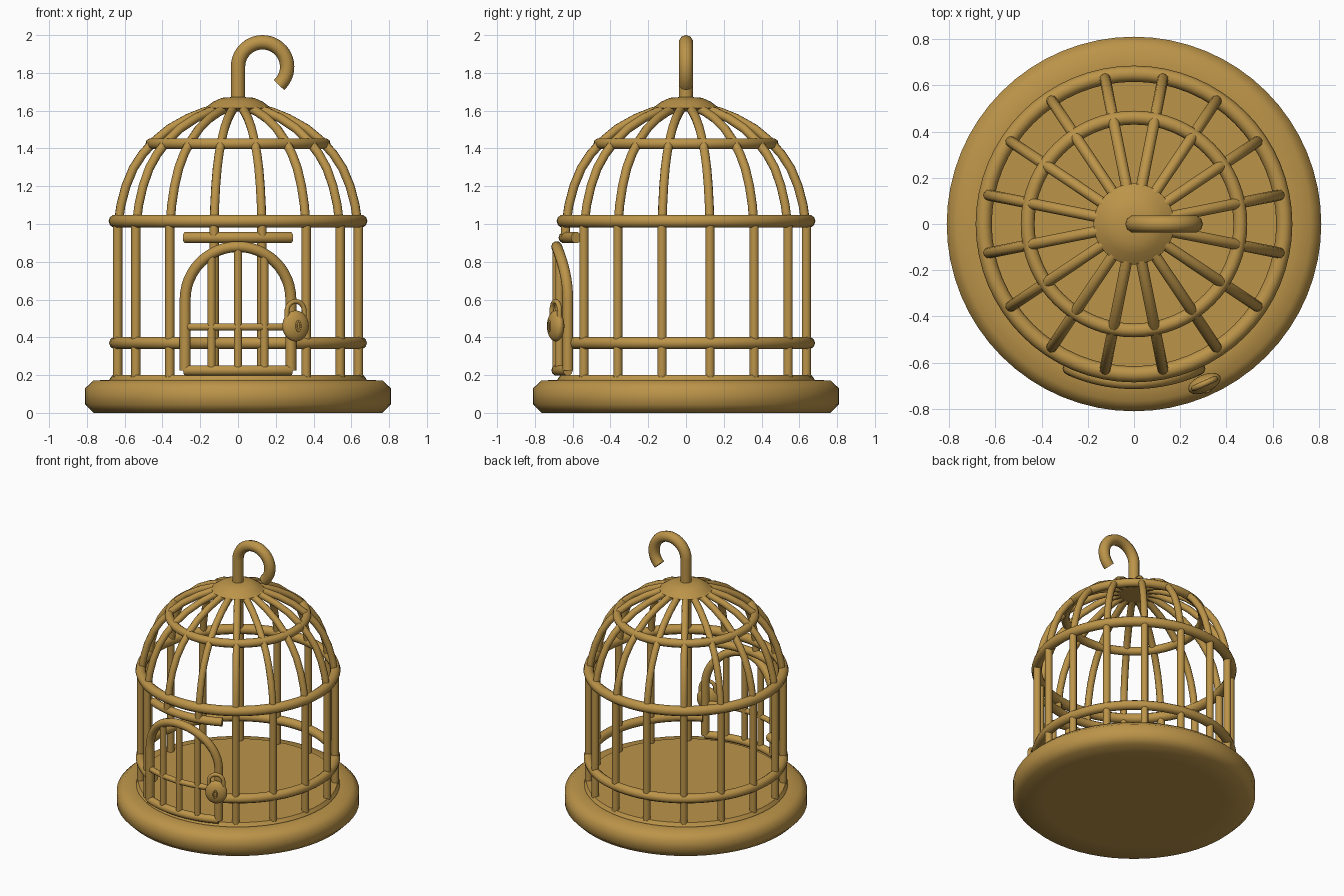
import bpy
from math import sin, cos, pi, radians, sqrt, asin

if "Cube" in bpy.data.objects:
    bpy.data.objects.remove(bpy.data.objects["Cube"], do_unlink=True)

brass = bpy.data.materials.new("antique brass")
brass.use_nodes = True
colour = (0.50, 0.295, 0.066, 1)
brass.diffuse_color = colour
brass.node_tree.nodes["Principled BSDF"].inputs["Base Color"].default_value = colour


def finish(ob, name, angle=60):
    ob.name = name
    ob.data.materials.clear()
    ob.data.materials.append(brass)
    bpy.ops.object.select_all(action='DESELECT')
    ob.select_set(True)
    bpy.context.view_layer.objects.active = ob
    bpy.ops.object.shade_smooth_by_angle(angle=radians(angle))
    return ob


def tubes(name, paths, radius, closed=False):
    """Round rods swept along one or more point paths."""
    curve = bpy.data.curves.new(name, 'CURVE')
    curve.dimensions = '3D'
    curve.bevel_depth = radius
    curve.bevel_resolution = 3
    curve.use_fill_caps = True
    for path in paths:
        spline = curve.splines.new('POLY')
        spline.points.add(len(path) - 1)
        for point, co in zip(spline.points, path):
            point.co = (*co, 1)
        spline.use_cyclic_u = closed
    ob = bpy.data.objects.new(name, curve)
    bpy.context.collection.objects.link(ob)
    bpy.ops.object.select_all(action='DESELECT')
    ob.select_set(True)
    bpy.context.view_layer.objects.active = ob
    bpy.ops.object.convert(target='MESH')
    return finish(bpy.context.object, name)


def lathe(name, profile, steps=64, angle=60):
    """Solid turned about z from (radius, height) pairs, bottom to top."""
    verts, faces = [], []
    for r, z in profile:
        verts += [(r * cos(2 * pi * i / steps), r * sin(2 * pi * i / steps), z)
                  for i in range(steps)]
    for k in range(len(profile) - 1):
        for i in range(steps):
            j = (i + 1) % steps
            a, b = k * steps, (k + 1) * steps
            faces.append((a + i, a + j, b + j, b + i))
    faces.append(tuple(reversed(range(steps))))
    faces.append(tuple(range(len(verts) - steps, len(verts))))
    mesh = bpy.data.meshes.new(name)
    mesh.from_pydata(verts, [], faces)
    ob = bpy.data.objects.new(name, mesh)
    bpy.context.collection.objects.link(ob)
    return finish(ob, name, angle)


def polar(r, a, z):
    return (r * cos(a), r * sin(a), z)


def ring_arc(r, z, start, end, n=48):
    return [polar(r, start + (end - start) * i / n, z) for i in range(n + 1)]


def on_door(x, z, r=0.685):
    """Wrap a flat door point onto the curved front."""
    return (x, -sqrt(r * r - x * x), z)


# Base with a shallow raised floor
lathe("base", [(0.6, 0), (0.765, 0), (0.81, 0.045), (0.81, 0.13), (0.765, 0.172),
               (0.68, 0.174)])
lathe("floor", [(0.68, 0.16), (0.68, 0.178), (0.665, 0.2)], angle=30)

# Upright bars, leaving the doorway open, and short stubs over it
FRONT = -pi / 2
angles = [radians(11.25 + 22.5 * i) for i in range(16)]
is_door = lambda a: abs(cos(a)) < 0.25 and sin(a) < 0
tubes("upright_bars", [[polar(0.65, a, 0.19), polar(0.65, a, 1.01)]
                       for a in angles if not is_door(a)], 0.025)
tubes("doorway_stubs", [[polar(0.65, a, 0.93), polar(0.65, a, 1.01)]
                        for a in angles if is_door(a)], 0.025)

# Domed ribs
rib = [(0.645, 1.01), (0.632, 1.1), (0.605, 1.2), (0.565, 1.295), (0.515, 1.37),
       (0.455, 1.435), (0.37, 1.505), (0.27, 1.56), (0.18, 1.595), (0.1, 1.615)]
tubes("dome_ribs", [[polar(r, a, z) for r, z in rib] for a in angles], 0.024)

# Hoops
for name, r, z, t in (("shoulder_hoop", 0.65, 1.015, 0.035),
                      ("dome_hoop", 0.46, 1.425, 0.03)):
    tubes(name, [ring_arc(r, z, 0, 2 * pi, 64)[:-1]], t, closed=True)
gap = radians(25)
tubes("lower_hoop", [ring_arc(0.65, 0.37, FRONT + gap, FRONT + 2 * pi - gap, 56)], 0.033)

# Lintel above the door
half = asin(0.28 / 0.645)
tubes("door_lintel", [ring_arc(0.645, 0.928, FRONT - half, FRONT + half, 16)], 0.03)

# Cap and hanging hook
lathe("cap", [(0.07, 1.595), (0.14, 1.597), (0.175, 1.615), (0.13, 1.648),
              (0.085, 1.668), (0.03, 1.672)], steps=32)
hook = [(0, 0, 1.62)]
for i in range(29):
    a = radians(180 - 228 * i / 28)
    hook.append((0.13 + 0.13 * cos(a), 0, 1.832 + 0.13 * sin(a)))
tubes("hook", [hook], 0.038)

# Arched door curved to the cage
W, SPRING = 0.28, 0.6
arch = [on_door(-W, z) for z in (0.225, 0.35, 0.48)]
arch += [on_door(-W * cos(pi * i / 24), SPRING + W * sin(pi * i / 24)) for i in range(25)]
arch += [on_door(W, z) for z in (0.48, 0.35, 0.225)]
tubes("door_frame", [arch], 0.029)
across = [-W + 2 * W * i / 16 for i in range(17)]
tubes("door_sill", [[on_door(x, 0.225) for x in across]], 0.028)
tubes("door_crossbar", [[on_door(x, 0.455) for x in across]], 0.02)
tubes("door_bars", [[on_door(x, 0.225), on_door(x, SPRING + sqrt(W * W - x * x))]
                    for x in (-0.14, 0, 0.14)], 0.022)

# Padlock, turned to face outward
centre, turn = (0.305, -0.69, 0.46), radians(24)


def lock_point(u, v, w):
    """Padlock space: u sideways, v inward, w up."""
    return (centre[0] + u * cos(turn) - v * sin(turn),
            centre[1] + u * sin(turn) + v * cos(turn), centre[2] + w)


def lock_ball(name, at, size):
    bpy.ops.mesh.primitive_uv_sphere_add(segments=24, ring_count=14, radius=1,
                                         location=at, rotation=(0, 0, turn))
    bpy.context.object.scale = size
    return finish(bpy.context.object, name)


lock_ball("padlock_body", centre, (0.075, 0.038, 0.082))
shackle = [lock_point(-0.05, 0, 0.04)]
shackle += [lock_point(-0.05 * cos(pi * i / 12), 0, 0.08 + 0.05 * sin(pi * i / 12))
            for i in range(13)]
shackle.append(lock_point(0.05, 0, 0.04))
tubes("padlock_shackle", [shackle], 0.013)
keyhole = [lock_point(0.012 * cos(2 * pi * i / 16), -0.037, 0.026 * sin(2 * pi * i / 16))
           for i in range(16)]
tubes("keyhole_rim", [keyhole], 0.005, closed=True)
